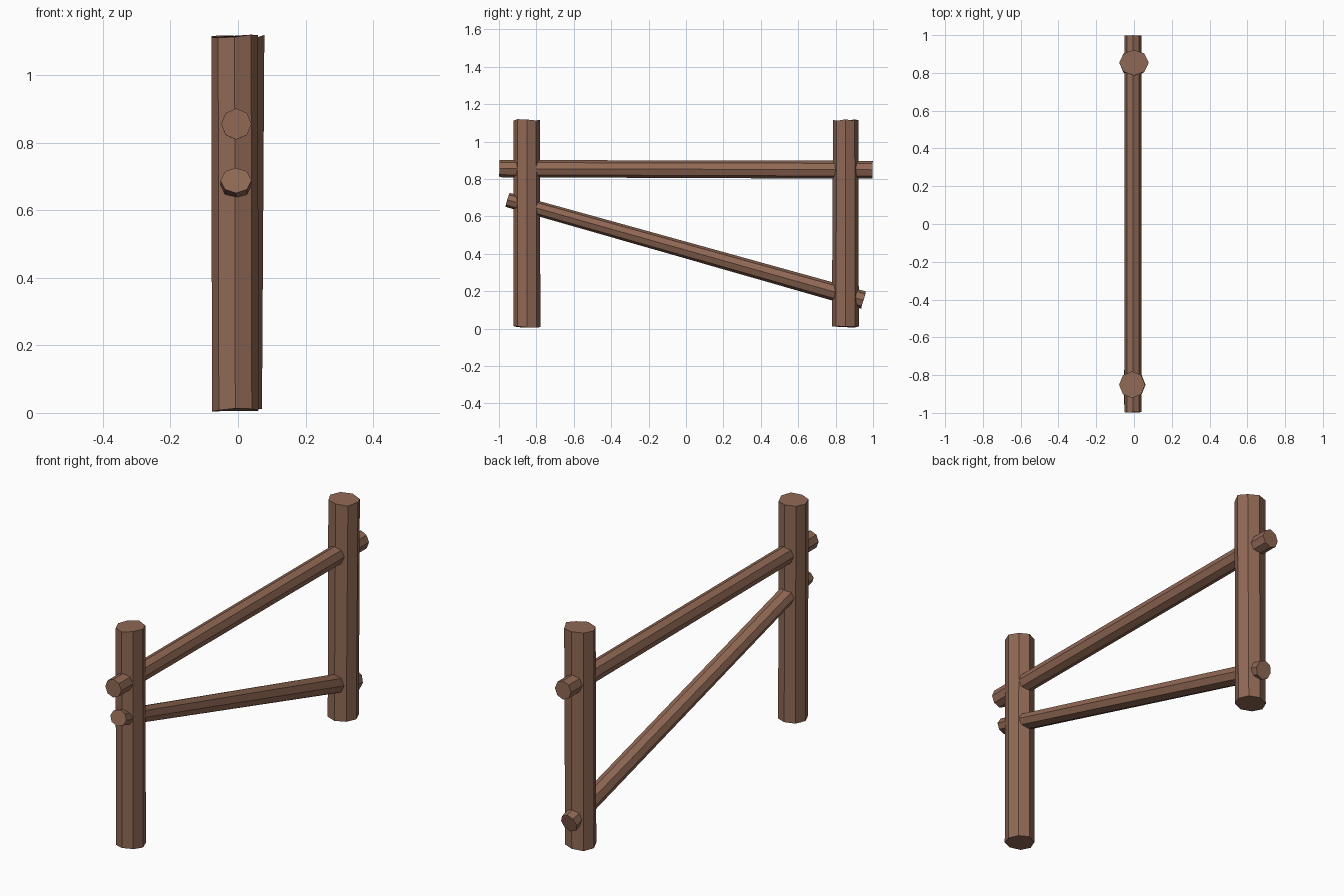
import bpy, bmesh, math, random
from mathutils import Vector

if "Cube" in bpy.data.objects:
    bpy.data.objects.remove(bpy.data.objects["Cube"])

random.seed(4)
SIDES = 8

wood = bpy.data.materials.new("brown_wood")
wood.diffuse_color = (0.28, 0.14, 0.09, 1)
wood.use_nodes = True
wood.node_tree.nodes["Principled BSDF"].inputs["Base Color"].default_value = wood.diffuse_color


def log(name, start, end, r_start, r_end, rough=0.002):
    """Eight-sided log from start to end; radii are (sideways, other) pairs."""
    start, end = Vector(start), Vector(end)
    axis = (end - start).normalized()
    side = Vector((1, 0, 0))
    side = (side - axis * side.dot(axis)).normalized()
    other = axis.cross(side)
    bm = bmesh.new()
    rings = []
    for centre, (ra, rb) in ((start, r_start), (end, r_end)):
        ring = []
        for i in range(SIDES):
            a = math.tau * i / SIDES
            p = centre + side * ra * math.cos(a) + other * rb * math.sin(a)
            p += axis * random.uniform(-rough, rough)   # hand-sawn ends
            ring.append(bm.verts.new(p))
        rings.append(ring)
    a, b = rings
    for i in range(SIDES):
        j = (i + 1) % SIDES
        bm.faces.new((a[i], a[j], b[j], b[i]))
    bm.faces.new(a[::-1])
    bm.faces.new(b)
    bmesh.ops.recalc_face_normals(bm, faces=bm.faces)
    mesh = bpy.data.meshes.new(name)
    bm.to_mesh(mesh)
    bm.free()
    mesh.materials.append(wood)
    obj = bpy.data.objects.new(name, mesh)
    bpy.context.collection.objects.link(obj)
    return obj


# Upright posts
log("front_post", (-0.008, -0.851, 0.009), (-0.01, -0.851, 1.115),
    (0.069, 0.072), (0.069, 0.071), 0.005)
log("back_post", (-0.003, 0.852, 0.009), (0.0, 0.854, 1.115),
    (0.074, 0.072), (0.078, 0.068), 0.005)

# Level top rail, running through both posts
log("top_rail", (-0.005, -0.998, 0.855), (-0.005, 0.998, 0.849),
    (0.045, 0.046), (0.045, 0.048))

# Sloping brace, running through both posts
log("diagonal_rail", (-0.006, -0.954, 0.688), (-0.004, 0.949, 0.152),
    (0.046, 0.039), (0.044, 0.048))
